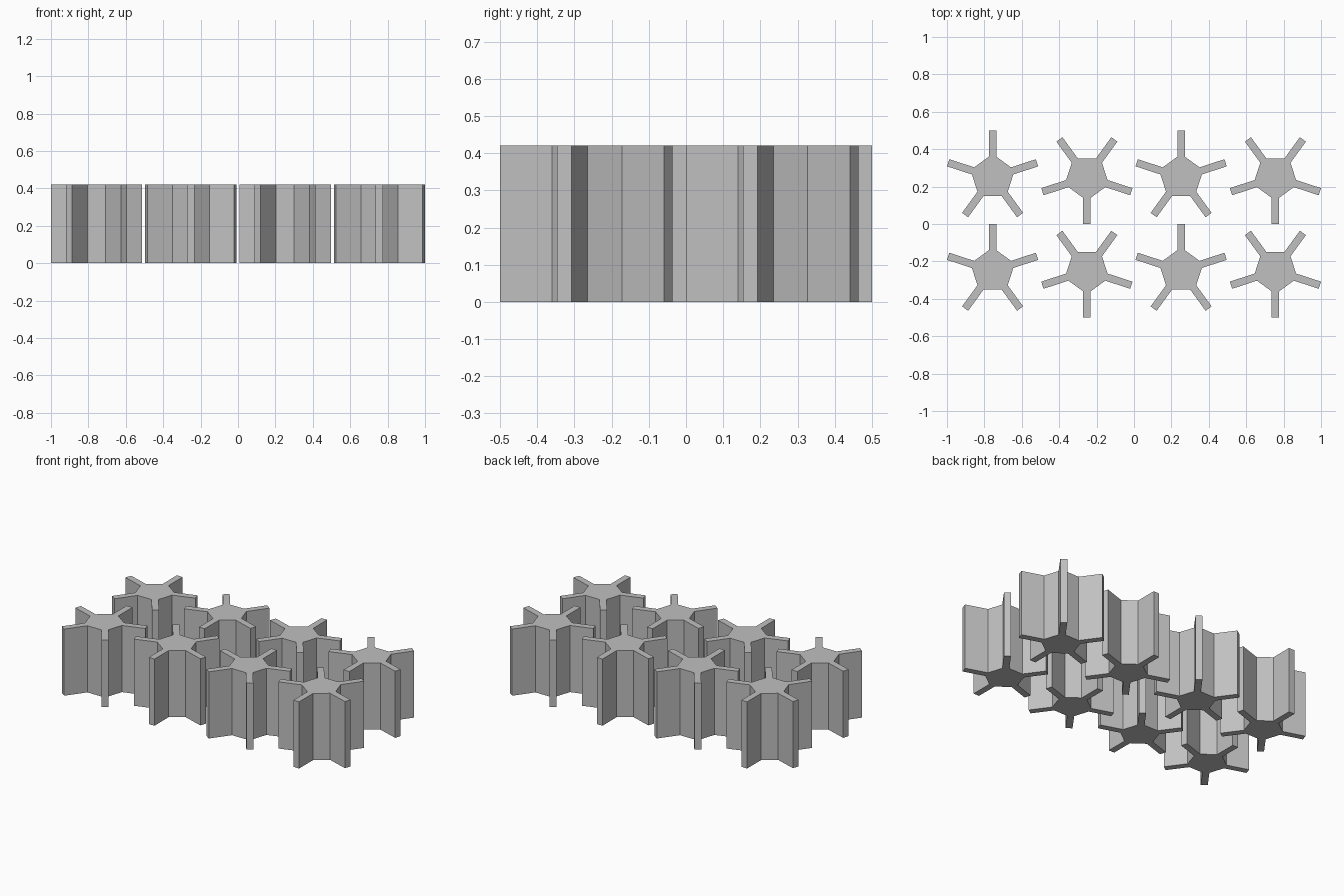
import bpy
import bmesh
from math import cos, sin, radians
from mathutils import Matrix, Vector

cube = bpy.data.objects.get("Cube")
if cube:
    bpy.data.objects.remove(cube)

HEIGHT = 0.42       # prism height
REACH = 0.25        # centre to arm tip
ROOT = 0.11         # centre to arm root
HALF = 0.02         # half the arm thickness
SPACING = 0.504     # distance between columns
ARMS = 5

grey = bpy.data.materials.new("plain_grey")
grey.use_nodes = True
COLOUR = (0.53, 0.53, 0.53, 1)
grey.diffuse_color = COLOUR
grey.node_tree.nodes["Principled BSDF"].inputs["Base Color"].default_value = COLOUR


def star_outline(start):
    """Outline of a five-sided hub with a straight arm at each corner."""
    points = []
    for i in range(ARMS):
        turn = Matrix.Rotation(radians(start + i * 360 / ARMS), 3, "Z")
        for x, y in ((ROOT, -HALF), (REACH, -HALF), (REACH, HALF), (ROOT, HALF)):
            points.append(turn @ Vector((x, y, 0)))
    return points


def star_prism(name, start, location):
    """Extrude the star outline upward into a solid."""
    bm = bmesh.new()
    base = bm.faces.new([bm.verts.new(p) for p in star_outline(start)])
    result = bmesh.ops.extrude_face_region(bm, geom=[base], use_keep_orig=True)
    top = [v for v in result["geom"] if isinstance(v, bmesh.types.BMVert)]
    bmesh.ops.translate(bm, verts=top, vec=(0, 0, HEIGHT))
    bmesh.ops.recalc_face_normals(bm, faces=bm.faces)
    mesh = bpy.data.meshes.new(name)
    bm.to_mesh(mesh)
    bm.free()
    mesh.materials.append(grey)
    obj = bpy.data.objects.new(name, mesh)
    obj.location = location
    bpy.context.collection.objects.link(obj)


# Two rows of four stars, alternately pointing back and front
for row, y in (("front", -0.25), ("back", 0.25)):
    for col in range(4):
        start = 90 if col % 2 == 0 else -90
        star_prism(f"{row}_star_{col + 1}", start, ((col - 1.5) * SPACING, y, 0))
